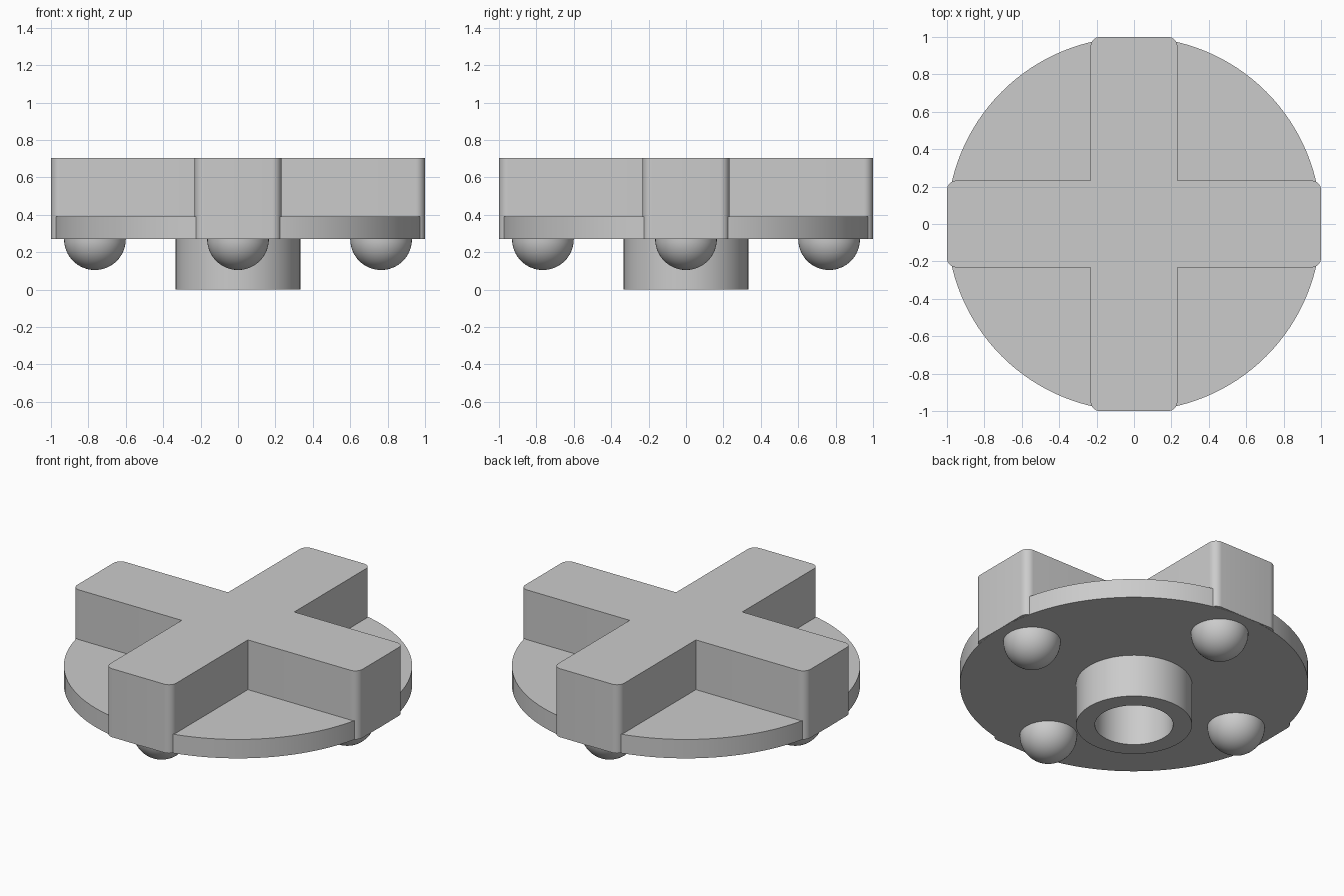
import bpy, bmesh
from math import sin, cos, pi, radians
from mathutils import Matrix

cube = bpy.data.objects.get("Cube")
if cube:
    bpy.data.objects.remove(cube, do_unlink=True)

grey = bpy.data.materials.new("plain grey")
grey.use_nodes = True
colour = (0.6, 0.6, 0.6, 1)
grey.diffuse_color = colour
grey.node_tree.nodes["Principled BSDF"].inputs["Base Color"].default_value = colour

BASE, DISC_TOP, TOP = 0.27, 0.39, 0.705
HALF, FILLET = 0.232, 0.05


def finish(bm, name):
    bmesh.ops.recalc_face_normals(bm, faces=bm.faces)
    mesh = bpy.data.meshes.new(name)
    bm.to_mesh(mesh)
    bm.free()
    mesh.materials.append(grey)
    obj = bpy.data.objects.new(name, mesh)
    bpy.context.collection.objects.link(obj)
    bpy.ops.object.select_all(action="DESELECT")
    obj.select_set(True)
    bpy.context.view_layer.objects.active = obj
    bpy.ops.object.shade_smooth_by_angle(angle=radians(30))
    return obj


def lathe(name, profile, steps, x=0, y=0):
    """Spin a radius/height profile about a vertical axis."""
    bm = bmesh.new()
    verts = [bm.verts.new((r, 0, z)) for r, z in profile]
    edges = [bm.edges.new(pair) for pair in zip(verts, verts[1:])]
    bmesh.ops.spin(bm, geom=verts + edges, cent=(0, 0, 0), axis=(0, 0, 1),
                   angle=2 * pi, steps=steps, use_duplicate=False)
    bmesh.ops.remove_doubles(bm, verts=bm.verts, dist=1e-4)
    bmesh.ops.translate(bm, verts=bm.verts, vec=(x, y, 0))
    return finish(bm, name)


# Round plate
lathe("base_disc", [(0, BASE), (1, BASE), (1, DISC_TOP), (0, DISC_TOP)], 128)

# Hollow hub with a blind bore
lathe("hub", [(0, BASE - 0.002), (0.225, BASE - 0.002), (0.225, 0), (0.333, 0),
              (0.333, BASE)], 64)

# Four-armed cross with rounded outer corners
arc = [i * pi / 16 for i in range(9)]
inset_x, inset_y = 1 - FILLET, HALF - FILLET
arm = [(inset_x + FILLET * sin(a), -inset_y - FILLET * cos(a)) for a in arc]
arm += [(inset_x + FILLET * cos(a), inset_y + FILLET * sin(a)) for a in arc]
arm.append((HALF, HALF))
bm = bmesh.new()
outline = []
for k in range(4):
    turn = Matrix.Rotation(k * pi / 2, 3, "Z")
    for x, y in arm:
        vert = bm.verts.new((x, y, BASE + 0.001))
        vert.co = turn @ vert.co
        outline.append(vert)
floor = bm.faces.new(outline)
raised = bmesh.ops.extrude_face_region(bm, geom=[floor], use_keep_orig=True)["geom"]
bmesh.ops.translate(bm, vec=(0, 0, TOP - BASE - 0.001),
                    verts=[g for g in raised if isinstance(g, bmesh.types.BMVert)])
finish(bm, "cross")

# Half-round feet, one below each arm
R = 0.165
dome = [(R * sin(i * pi / 32), BASE - R * cos(i * pi / 32)) for i in range(17)]
for name, x, y in (("left", 1, 0), ("right", -1, 0), ("front", 0, -1), ("back", 0, 1)):
    lathe(name + "_foot", dome, 48, 0.765 * x, 0.765 * y)
